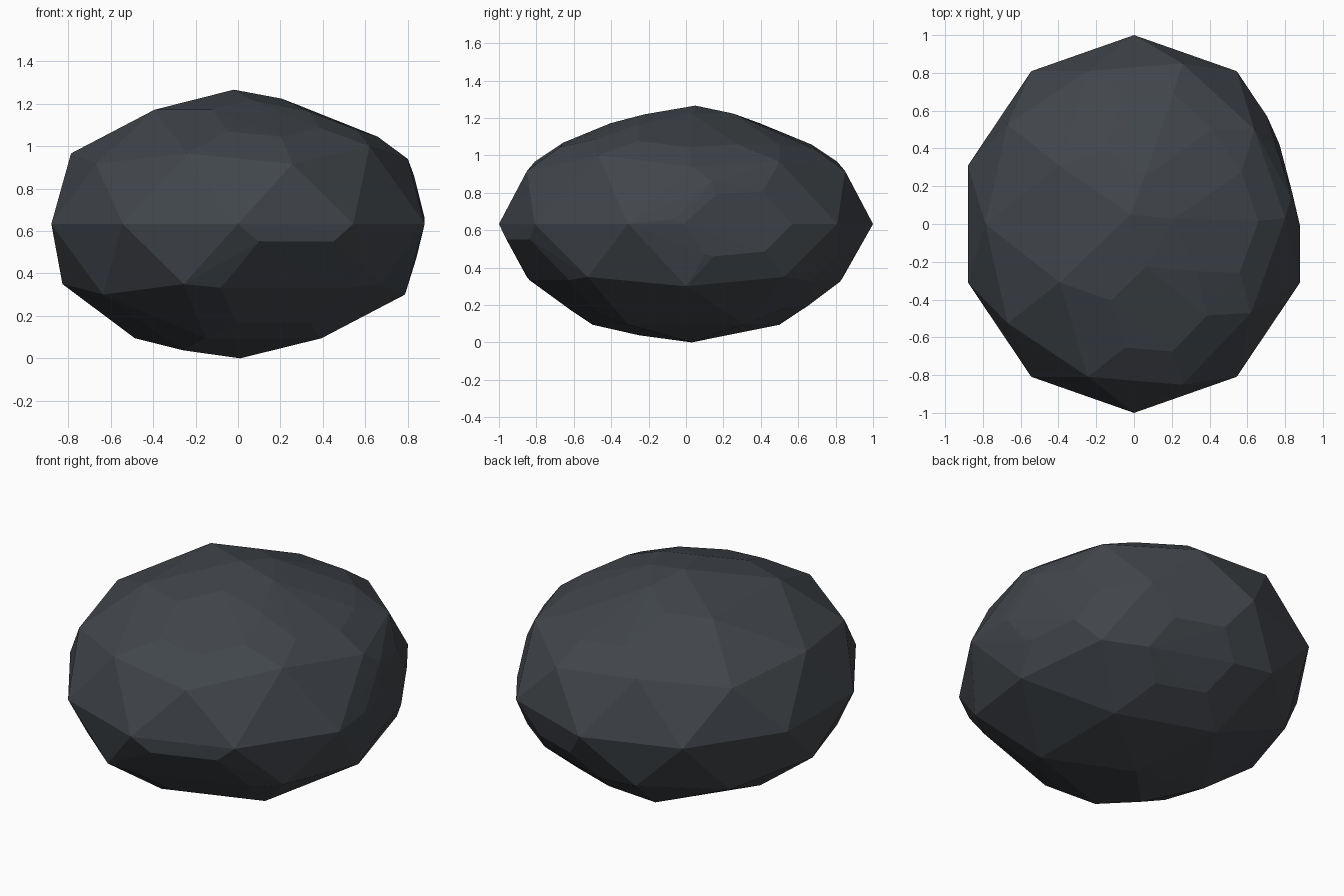
import bpy, bmesh
from mathutils import Vector

if "Cube" in bpy.data.objects:
    bpy.data.objects.remove(bpy.data.objects["Cube"])

HX, HY, HZ = 0.925, 1.0, 0.633   # ellipsoid half sizes

# Base boulder: squashed low icosphere
bm = bmesh.new()
bmesh.ops.create_icosphere(bm, subdivisions=2, radius=1.0)
for v in bm.verts:
    v.co = Vector((v.co.x * HX, v.co.y * HY, v.co.z * HZ + HZ))


def nearest(p):
    return min(bm.verts, key=lambda v: (v.co - Vector(p)).length)


# Corners nudged slightly out of place
for target in [(0.80, 0.03, 0.94), (0.62, -0.47, 1.0), (-0.02, 0.05, 1.266),
               (-0.26, 0.84, 0.35), (0.01, 0.03, 0.0)]:
    nearest(target).co = target

# Chipped corners: (position, how far the chip leaves each neighbouring edge standing)
chips = [((0.88, 0.31, 0.63), 0.48), ((0.15, -0.5, 1.17), 0.5), ((0.15, 0.5, 1.17), 0.45),
         ((0.24, 0.81, 0.3), 0.5), ((0.24, -0.81, 0.3), 0.35), ((0.49, 0, 1.17), 0.45)]
chipped = {nearest(p): keep for p, keep in chips}

points = [v.co.copy() for v in bm.verts if v not in chipped]
for v, keep in chipped.items():
    for e in v.link_edges:
        other = e.other_vert(v)
        if other not in chipped:
            points.append(other.co.lerp(v.co, keep))
bm.free()

# Small ridge corners on the front edge, right side, top and underneath
ridges = [(0.1, -0.96, 0.55), (0.45, -0.835, 0.55), (0.88, -0.07, 0.66),
          (0.83, 0.14, 0.86), (0.84, 0.10, 0.47), (0.33, -0.25, 1.165),
          (-0.26, -0.25, 0.038)]
points += [Vector(r) for r in ridges]

# Skin everything with flat faces
bm = bmesh.new()
for p in points:
    bm.verts.new(p)
bmesh.ops.convex_hull(bm, input=bm.verts[:])
loose = [v for v in bm.verts if not v.link_faces]
bmesh.ops.delete(bm, geom=loose, context='VERTS')
bmesh.ops.recalc_face_normals(bm, faces=bm.faces[:])

mesh = bpy.data.meshes.new("boulder")
bm.to_mesh(mesh)
bm.free()
boulder = bpy.data.objects.new("boulder", mesh)
bpy.context.collection.objects.link(boulder)

# One dark slate colour
stone = bpy.data.materials.new("dark slate")
stone.diffuse_color = (0.053, 0.061, 0.071, 1)
stone.use_nodes = True
stone.node_tree.nodes["Principled BSDF"].inputs["Base Color"].default_value = stone.diffuse_color
mesh.materials.append(stone)
